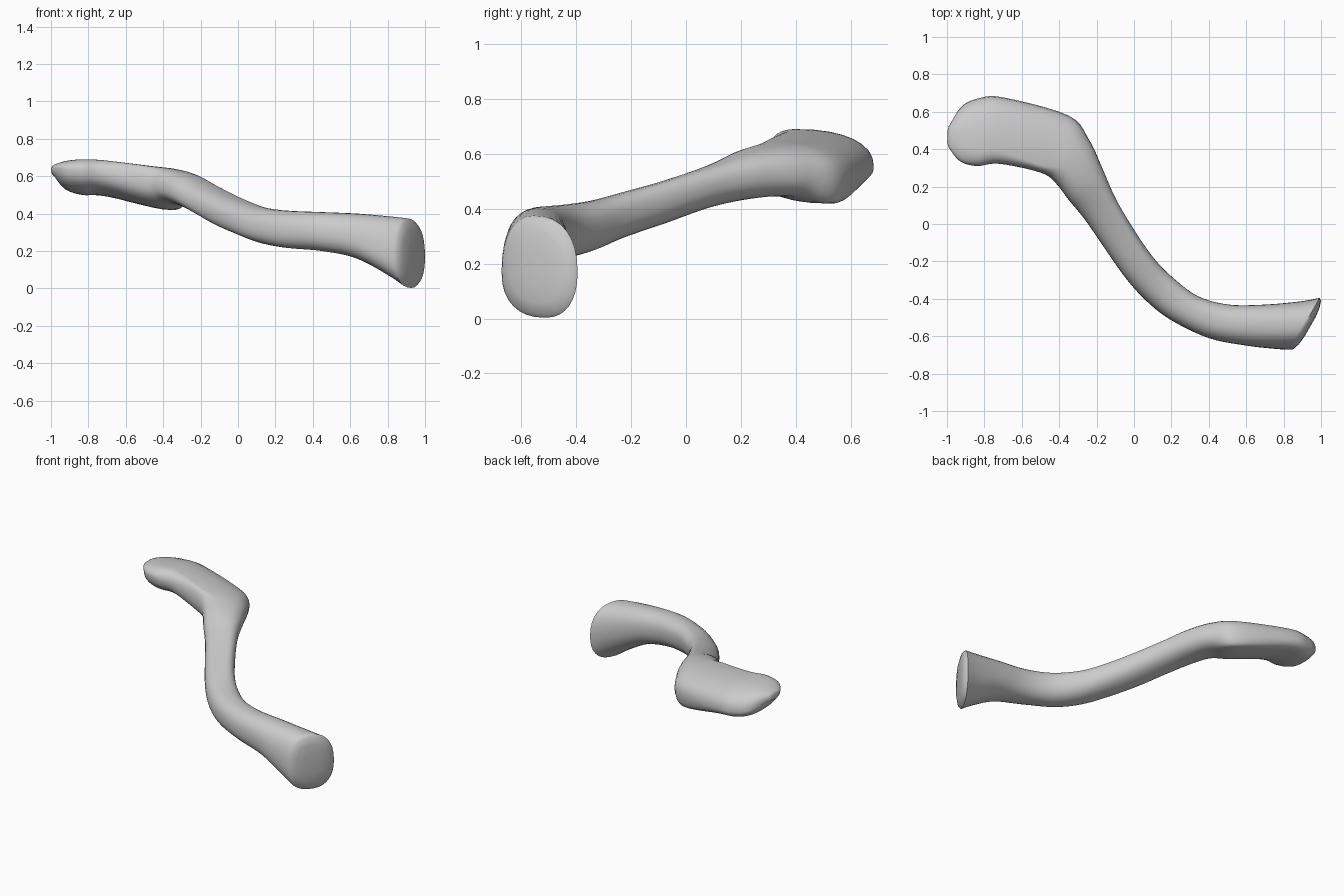
import bpy, bmesh, math
from mathutils import Vector

if "Cube" in bpy.data.objects:
    bpy.data.objects.remove(bpy.data.objects["Cube"])

RING = 32   # points around each cross-section
STEPS = 5   # rings between neighbouring stations

# Stations along the bone, thick end first:
# front edge x, y, back edge x, y, z of top, bottom, front edge, back edge,
# sideways shift of the lowest point (the highest point shifts the other way)
STATIONS = [
    (.835, -.672, .993, -.395, .375, .003, .17, .17, .15),
    (.76, -.668, .88, -.415, .385, .065, .20, .22, .10),
    (.60, -.65, .68, -.432, .40, .16, .27, .28, .0),
    (.40, -.61, .50, -.43, .408, .20, .30, .31, .0),
    (.20, -.515, .34, -.385, .415, .217, .31, .33, -.1),
    (.07, -.415, .20, -.28, .43, .245, .32, .36, -.2),
    (-.04, -.295, .10, -.175, .462, .29, .36, .39, -.4),
    (-.15, -.14, .0, -.03, .505, .34, .41, .44, -.5),
    (-.26, .02, -.10, .14, .56, .40, .46, .50, -.4),
    (-.35, .13, -.17, .30, .612, .435, .51, .53, .0),
    (-.42, .22, -.24, .45, .64, .445, .54, .53, .35),
    (-.50, .275, -.35, .58, .655, .42, .56, .52, .75),
    (-.72, .322, -.70, .677, .685, .492, .61, .55, .6),
    (-.84, .31, -.83, .672, .69, .50, .63, .555, .5),
    (-.93, .335, -.92, .63, .68, .53, .64, .57, .3),
    (-.985, .40, -.98, .54, .662, .60, .645, .62, .0),
]


def catmull(a, b, c, d, t):
    return tuple(.5 * (2 * q + (r - p) * t + (2 * p - 5 * q + 4 * r - s) * t * t
                       + (3 * q - p - 3 * r + s) * t ** 3)
                 for p, q, r, s in zip(a, b, c, d))


def section(st):
    """Lopsided rounded cross-section from one station."""
    fx, fy, bx, by, top, bottom, zf, zb, shift = st
    front, back = Vector((fx, fy)), Vector((bx, by))
    mid, half = (front + back) / 2, (back - front) / 2
    pts = []
    for i in range(RING):
        a = 2 * math.pi * i / RING
        c, s = math.cos(a), math.sin(a)
        cu, su = abs(c) ** .87, abs(s) ** .87
        peak = shift if s < 0 else -shift
        u = peak + (1 - peak) * cu if c > 0 else peak - (1 + peak) * cu
        edge = zb if c > 0 else zf
        z = edge + ((top if s > 0 else bottom) - edge) * su
        p = mid + half * u
        pts.append(Vector((p.x, p.y, z)))
    return pts


def cap_rings(ring, outward, steps):
    """Shrinking rings that dome an end."""
    centre = sum(ring, Vector()) / len(ring)
    return [[centre + (p - centre) * k + outward * h for p in ring] for k, h in steps]


# Interpolate the stations into smooth rings
rings = []
last = len(STATIONS) - 1
for i in range(last):
    quad = [STATIONS[min(max(i + k, 0), last)] for k in (-1, 0, 1, 2)]
    rings += [section(catmull(*quad, j / STEPS)) for j in range(STEPS)]
rings.append(section(STATIONS[last]))

# Gently domed joint face at the thick end, rounded tip at the flat end
joint = cap_rings(rings[0], Vector((.87, -.49, 0)), [(.93, .014), (.7, .026), (.35, .032)])
tip = cap_rings(rings[-1], Vector((-1, 0, 0)), [(.8, .009), (.45, .015)])
rings = joint[::-1] + rings + tip

# Skin the rings
bm = bmesh.new()
loops = [[bm.verts.new(p) for p in ring] for ring in rings]
for a, b in zip(loops, loops[1:]):
    for i in range(RING):
        j = (i + 1) % RING
        bm.faces.new((a[i], a[j], b[j], b[i]))
bm.faces.new(loops[0][::-1])
bm.faces.new(loops[-1])
bmesh.ops.recalc_face_normals(bm, faces=bm.faces)
mesh = bpy.data.meshes.new("collar_bone")
bm.to_mesh(mesh)
bm.free()

grey = bpy.data.materials.new("bone_grey")
grey.diffuse_color = (.6, .6, .6, 1)
grey.use_nodes = True
grey.node_tree.nodes["Principled BSDF"].inputs["Base Color"].default_value = grey.diffuse_color
mesh.materials.append(grey)
bone = bpy.data.objects.new("collar_bone", mesh)
bpy.context.collection.objects.link(bone)
bpy.context.view_layer.objects.active = bone
bone.select_set(True)
bpy.ops.object.shade_smooth_by_angle(angle=math.radians(40))
